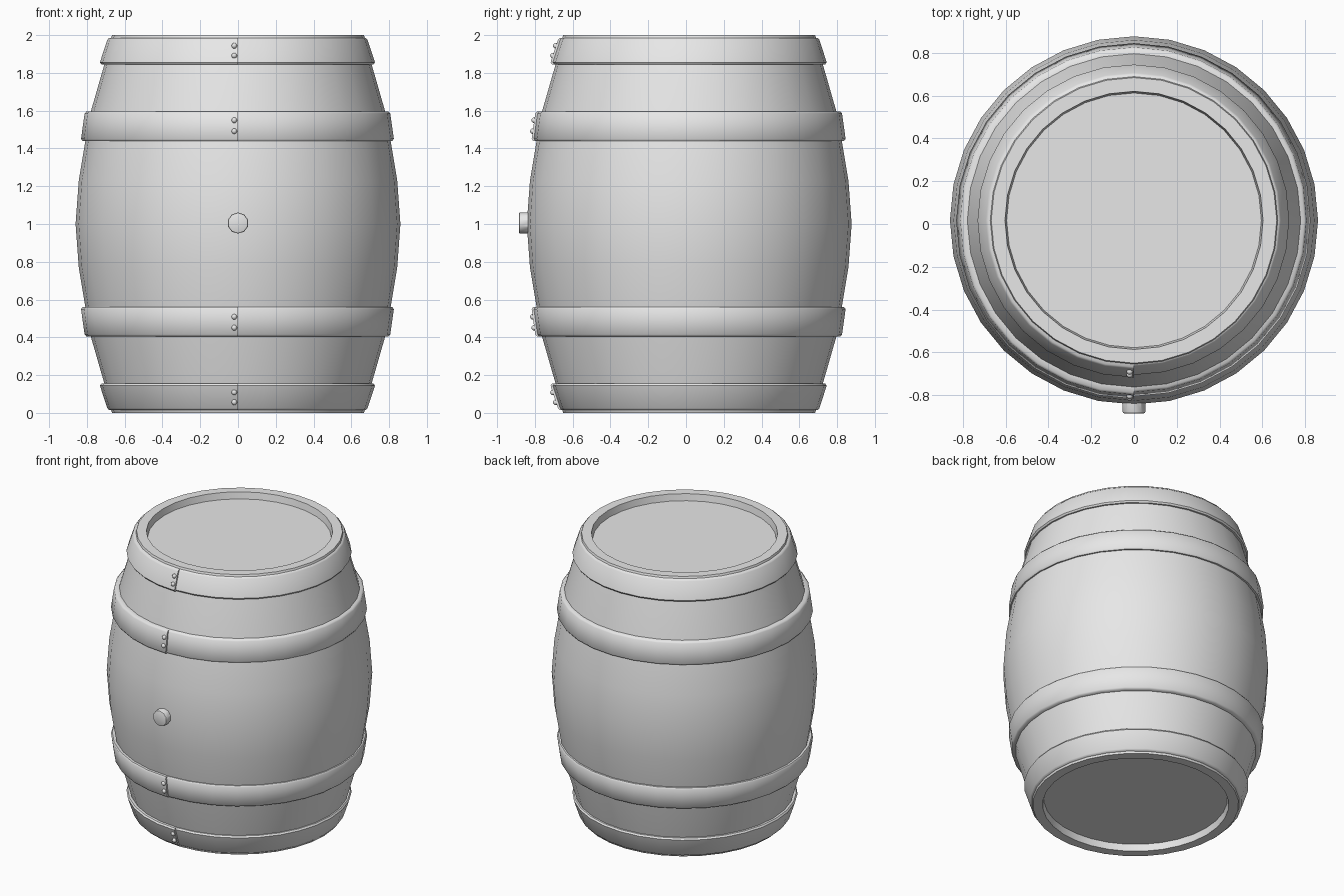
import bpy
import bmesh
from math import cos, sin, pi, radians
from mathutils import Matrix, Vector

cube = bpy.data.objects.get("Cube")
if cube:
    bpy.data.objects.remove(cube, do_unlink=True)

SIDES = 32
CENTRE_Y = 0.017
OVERLAP = 0.012

grey = bpy.data.materials.new("plain_grey")
grey.use_nodes = True
grey.diffuse_color = (0.8, 0.8, 0.8, 1)
grey.node_tree.nodes["Principled BSDF"].inputs["Base Color"].default_value = (0.8, 0.8, 0.8, 1)


def finish(bm, name, angle=35):
    bmesh.ops.recalc_face_normals(bm, faces=bm.faces)
    mesh = bpy.data.meshes.new(name)
    bm.to_mesh(mesh)
    bm.free()
    mesh.materials.append(grey)
    obj = bpy.data.objects.new(name, mesh)
    bpy.context.collection.objects.link(obj)
    bpy.ops.object.select_all(action="DESELECT")
    obj.select_set(True)
    bpy.context.view_layer.objects.active = obj
    bpy.ops.object.shade_smooth_by_angle(angle=radians(angle))
    return obj


def ring(bm, profile, turn, grow=0.0):
    """One copy of an (r, z) profile, turned about the barrel axis from the front."""
    a = 2 * pi * turn - pi / 2
    return [bm.verts.new(((r + grow) * cos(a), (r + grow) * sin(a) + CENTRE_Y, z))
            for r, z in profile]


def bridge(bm, a, b, closed):
    n = len(a)
    for i in range(n if closed else n - 1):
        j = (i + 1) % n
        bm.faces.new((a[i], b[i], b[j], a[j]))


# Barrel body: bulging staves, flat rims and recessed heads
upper = [(0.86, 1.0), (0.843, 1.23), (0.808, 1.44), (0.778, 1.6),
         (0.706, 1.85), (0.672, 1.985), (0.667, 2.0), (0.603, 2.0), (0.595, 1.953)]
profile = [(r, 2 - z) for r, z in reversed(upper[1:])] + upper
bm = bmesh.new()
rings = [ring(bm, profile, i / SIDES) for i in range(SIDES)]
for i in range(SIDES):
    bridge(bm, rings[i], rings[(i + 1) % SIDES], False)
for end in (0, -1):
    bm.faces.new([column[end] for column in rings])
finish(bm, "barrel_body")


# Hoops: each strip winds once round and laps over its own start at the front
def hoop(name, low, high, flip):
    (r0, z0), (r1, z1) = low, high
    c = 0.011
    section = [(r0 - 0.04, z0), (r0 - 0.008, z0), (r0, z0 + c),
               (r1, z1 - c), (r1 - 0.01, z1), (r1 - 0.04, z1)]
    if flip:
        section = [(r, 2 - z) for r, z in section]
    bm = bmesh.new()
    strips = [ring(bm, section, i / SIDES, OVERLAP * i / SIDES) for i in range(SIDES + 1)]
    for a, b in zip(strips, strips[1:]):
        bridge(bm, a, b, True)
    bm.faces.new(strips[0])
    bm.faces.new(strips[-1])
    finish(bm, name, 50)

    # Two rivets beside the lap
    slope = (r1 - r0) / (z1 - z0)
    bm = bmesh.new()
    for t in (0.33, 0.7):
        z = z0 + t * (z1 - z0)
        r = r0 + slope * (z - z0) + OVERLAP
        place = Vector((-0.02, CENTRE_Y - r, 2 - z if flip else z))
        bmesh.ops.create_uvsphere(bm, u_segments=10, v_segments=6, radius=0.015,
                                  matrix=Matrix.Translation(place))
    finish(bm, name + "_rivets", 60)


for side, flip in (("upper", False), ("lower", True)):
    hoop(side + "_end_hoop", (0.722, 1.845), (0.683, 1.986), flip)
    hoop(side + "_middle_hoop", (0.822, 1.44), (0.803, 1.596), flip)

# Bung in the front of the belly
bm = bmesh.new()
bmesh.ops.create_cone(bm, cap_ends=True, segments=10, radius1=0.056, radius2=0.056, depth=0.08,
                      matrix=Matrix.Translation((0, -0.845, 1.005)) @ Matrix.Rotation(pi / 2, 4, "X"))
front_edges = [e for e in bm.edges if all(v.co.y < -0.87 for v in e.verts)]
bmesh.ops.bevel(bm, geom=front_edges, offset=0.008, segments=2, affect="EDGES", profile=0.5)
finish(bm, "bung")
